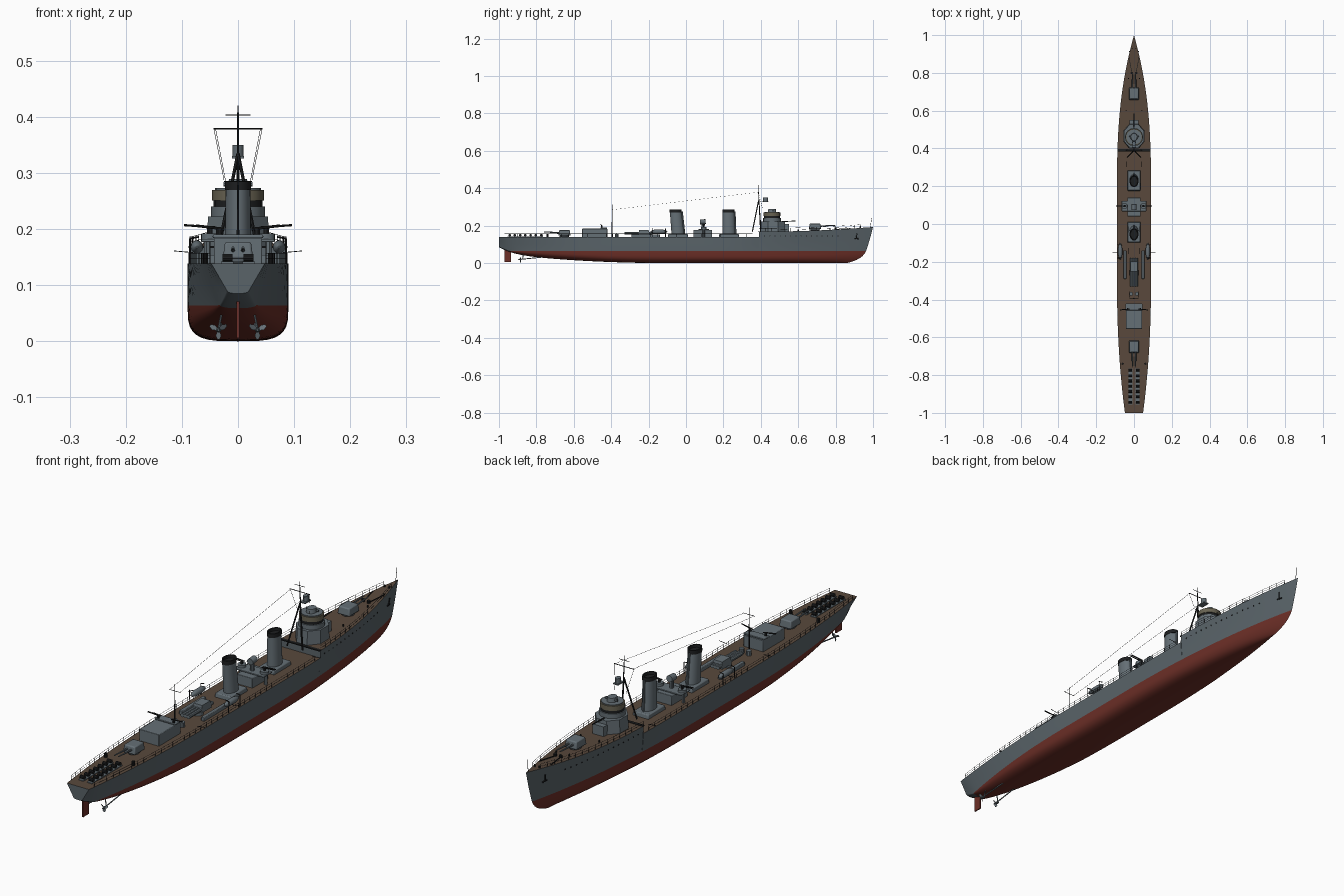
import bpy, bmesh, math
from mathutils import Vector

cube = bpy.data.objects.get("Cube")
if cube:
    bpy.data.objects.remove(cube)

COLOURS = {
    "hull grey": (0.10, 0.125, 0.14), "bottom red": (0.15, 0.028, 0.02),
    "deck brown": (0.10, 0.066, 0.045), "house grey": (0.13, 0.16, 0.18),
    "black": (0.012, 0.013, 0.014), "canvas tan": (0.14, 0.125, 0.085),
}
MATS = {}
for label, rgb in COLOURS.items():
    m = bpy.data.materials.new(label)
    m.use_nodes = True
    m.diffuse_color = (*rgb, 1)
    m.node_tree.nodes["Principled BSDF"].inputs["Base Color"].default_value = (*rgb, 1)
    MATS[label] = m


class Part:
    """Collects simple solids into one object."""
    def __init__(self, name, *mats):
        self.name, self.mats, self.bm = name, mats, bmesh.new()

    def loft(self, rings, caps=True):
        loops = [[self.bm.verts.new(p) for p in r] for r in rings]
        n = len(loops[0])
        for a, b in zip(loops, loops[1:]):
            for i in range(n):
                j = (i + 1) % n
                self.bm.faces.new((a[i], a[j], b[j], b[i]))
        if caps:
            self.bm.faces.new(loops[0][::-1])
            self.bm.faces.new(loops[-1])
        return self

    def box(self, x, y, z, sx, sy, sz, taper=1.0):
        def ring(h, k):
            return [(x + a * sx * k / 2, y + b * sy * k / 2, h)
                    for a, b in ((-1, -1), (1, -1), (1, 1), (-1, 1))]
        return self.loft([ring(z, 1), ring(z + sz, taper)])

    def rod(self, p, q, r, r2=None, n=6):
        p, q = Vector(p), Vector(q)
        u = (q - p).orthogonal().normalized()
        v = (q - p).normalized().cross(u)
        def ring(c, rad):
            return [c + rad * (u * math.cos(t) + v * math.sin(t))
                    for t in (math.tau * i / n for i in range(n))]
        return self.loft([ring(p, r), ring(q, r if r2 is None else r2)])

    def tower(self, *sections, n=24, turn=0.0):
        # each section: centre y, z, half width, half length
        return self.loft([[(hx * math.cos(t), y + hy * math.sin(t), z)
                           for t in (math.tau * (i + turn) / n for i in range(n))]
                          for y, z, hx, hy in sections])

    def done(self, mirror=False, bevel=0.0, paint=None):
        bmesh.ops.remove_doubles(self.bm, verts=self.bm.verts, dist=1e-6)
        bmesh.ops.recalc_face_normals(self.bm, faces=self.bm.faces)
        if paint:
            for f in self.bm.faces:
                f.material_index = paint(f)
        mesh = bpy.data.meshes.new(self.name)
        self.bm.to_mesh(mesh)
        self.bm.free()
        ob = bpy.data.objects.new(self.name, mesh)
        bpy.context.collection.objects.link(ob)
        for label in self.mats:
            mesh.materials.append(MATS[label])
        bpy.ops.object.select_all(action="DESELECT")
        ob.select_set(True)
        bpy.context.view_layer.objects.active = ob
        bpy.ops.object.shade_smooth_by_angle(angle=math.radians(35))
        if bevel:
            b = ob.modifiers.new("Bevel", "BEVEL")
            b.width, b.segments = bevel, 2
        if mirror:
            ob.modifiers.new("Mirror", "MIRROR").use_mirror_merge = False
        return ob


# Hull lines
WATER, BREAK, TOP = 0.064, 0.39, 0.193

def clamp(v):
    return min(1.0, max(0.0, v))

def deck_z(y):
    return 0.139 if y < BREAK else 0.168 + 0.025 * clamp((y - BREAK) / 0.61) ** 2

def half(y):
    # half widths at deck and waterline
    aft = clamp((-y - 0.3) / 0.7) ** 2.2
    deck = 0.09 * (1 - clamp((y - 0.2) / 0.8) ** 2.55) - 0.042 * aft
    line = 0.09 * (1 - clamp((y - 0.1) / 0.9) ** 2) - 0.07 * aft
    return deck, line

def keel(y):
    w = clamp((-y - 0.1) / 0.9)
    return 0.05 * w ** 2 + 0.035 * w ** 12

def side_x(y, z):
    deck, line = half(y)
    return line + (deck - line) * (z - WATER) / (deck_z(y) - WATER)

def station(y):
    deck, line = half(y)
    k, d = keel(y), deck_z(y)
    split = max(WATER, k + 0.006)
    n = 3.6 - 1.4 * clamp((abs(y) - 0.4) / 0.5)
    pts = [(deck, d), ((deck + line) / 2, (d + split) / 2)]
    for i in range(9):
        a = math.pi / 2 * i / 8
        pts.append((line * max(0, math.cos(a)) ** (2 / n), split - (split - k) * math.sin(a) ** (2 / n)))
    pts[-1] = (0, k)
    blend = clamp((y - 0.6) / 0.4) ** 2
    def place(x, z):
        r = 1 - z / TOP
        return (x, y - blend * (0.05 * r + 0.09 * max(0, r) ** 8), z)
    return [place(x, z) for x, z in pts] + [place(-x, z) for x, z in pts[-2::-1]]

def hull_paint(f):
    if f.normal.z > 0.8 and f.calc_center_median().z > 0.12:
        return 2
    return 1 if max(v.co.z for v in f.verts) < WATER + 0.001 else 0

ys = [-1 + 0.02 * i for i in range(101)]
ys = sorted([y for y in ys if abs(y - BREAK) > 0.005] + [BREAK - 0.0005, BREAK])
Part("hull", "hull grey", "bottom red", "deck brown").loft([station(y) for y in ys]).done(paint=hull_paint)

Part("forecastle_edge", "black").box(0, BREAK, 0.166, 0.176, 0.012, 0.004).done()
Part("rudder", "bottom red").box(0, -0.953, 0.006, 0.005, 0.036, 0.065).done()

# Screws and shafts
screw = Part("propellers", "house grey")
hub = Vector((0.035, -0.885, 0.02))
screw.rod(hub, hub + Vector((-0.006, 0.16, 0.016)), 0.0025)
screw.rod(hub + Vector((0, 0.012, 0)), (0.028, -0.87, 0.055), 0.002)
screw.rod(hub - Vector((0, 0.012, 0)), hub + Vector((0, 0.006, 0)), 0.002, 0.005, 8)
for i in range(3):
    t = math.tau * i / 3 + 0.5
    d, s = Vector((math.cos(t), 0, math.sin(t))), Vector((-math.sin(t), 0.6, math.cos(t)))
    rings = [[hub + d * r + s * w + Vector((0, e, 0)) for w, e in ((-h, 0), (h, 0), (h, 0.001), (-h, 0.001))]
             for r, h in ((0.002, 0.002), (0.01, 0.005), (0.017, 0.002))]
    screw.loft(rings)
screw.done(mirror=True)

# Portholes and anchors
ports = Part("portholes", "black")
for i in range(15):
    y = 0.42 + 0.028 * i
    x = side_x(y, 0.145)
    ports.rod((x - 0.004, y, 0.145), (x + 0.001, y, 0.145), 0.003, n=8)
ports.done(mirror=True)
anchor = Part("anchors", "black")
ax = side_x(0.92, 0.145) + 0.002
anchor.rod((ax, 0.91, 0.13), (ax + 0.003, 0.914, 0.158), 0.0025)
anchor.rod((ax, 0.9, 0.132), (ax - 0.003, 0.922, 0.13), 0.003)
anchor.done(mirror=True)

# Deck edge rails
rail = Part("railings", "black")
last = None
for i in range(57):
    y = -0.97 + 0.034 * i
    p = Vector((half(y)[0] - 0.002, y, deck_z(y)))
    rail.rod(p, p + Vector((0, 0, 0.018)), 0.0007, n=4)
    if last and abs(p.z - last.z) < 0.01:
        for h in (0.009, 0.018):
            rail.rod(last + Vector((0, 0, h)), p + Vector((0, 0, h)), 0.0005, n=4)
    last = p
rail.done(mirror=True)

# Main gun mounts
def gun_mount(name, y, face):
    z = deck_z(y)
    Part(name + "_house", "house grey").tower(
        (y, z, 0.022, 0.026), (y, z + 0.008, 0.022, 0.026)).box(
        0, y, z + 0.008, 0.054, 0.066, 0.03, 0.86).done(bevel=0.006)
    guns = Part(name + "_barrels", "house grey")
    for s in (-1, 1):
        guns.rod((s * 0.009, y + face * 0.02, z + 0.023), (s * 0.009, y + face * 0.11, z + 0.028), 0.004, 0.0022, 8)
    guns.done()

gun_mount("fore_gun", 0.69, 1)
gun_mount("aft_gun", -0.65, -1)

# Bridge tiers
OCT = dict(n=8, turn=0.5)
Part("bridge_base", "house grey").tower((0.465, 0.165, 0.06, 0.072), (0.465, 0.222, 0.058, 0.068), **OCT).box(
    0, 0.53, 0.168, 0.05, 0.04, 0.04).done()
Part("bridge_tower", "house grey").tower((0.46, 0.22, 0.048, 0.048), (0.46, 0.24, 0.048, 0.048), n=16).done()
Part("bridge_windows", "black").tower((0.46, 0.238, 0.044, 0.043), (0.46, 0.252, 0.044, 0.043), n=16).done()
Part("bridge_canvas", "canvas tan").tower((0.46, 0.251, 0.046, 0.045), (0.46, 0.27, 0.046, 0.045), n=16).done()
Part("bridge_roof", "house grey").tower((0.46, 0.269, 0.041, 0.04), (0.46, 0.273, 0.041, 0.04), n=16).done()
Part("director", "house grey").tower((0.46, 0.272, 0.019, 0.022), (0.46, 0.289, 0.016, 0.02), n=16).rod(
    (-0.026, 0.465, 0.28), (0.026, 0.465, 0.28), 0.004).done()
Part("bridge_gun", "black").rod((0, 0.52, 0.208), (0, 0.52, 0.224), 0.005).rod(
    (0, 0.51, 0.222), (0, 0.585, 0.225), 0.003, 0.002).done()

# Tripod foremast
mast = Part("foremast", "black")
mast.rod((0, 0.4, 0.168), (0, 0.385, 0.42), 0.004, 0.0012, 8)
for s in (-1, 1):
    mast.rod((s * 0.034, 0.355, 0.168), (0, 0.388, 0.335), 0.003)
    mast.rod((s * 0.043, 0.387, 0.379), (s * 0.025, 0.41, 0.288), 0.0006, n=4)
mast.rod((-0.044, 0.387, 0.379), (0.044, 0.387, 0.379), 0.0014)
mast.rod((-0.022, 0.386, 0.403), (0.022, 0.386, 0.403), 0.001).done()
Part("mast_lookout", "house grey").box(0, 0.422, 0.326, 0.022, 0.036, 0.004).tower(
    (0.425, 0.33, 0.01, 0.013), (0.425, 0.35, 0.01, 0.013), n=12).done()

# Funnels
for name, y, rake in (("fore_funnel", 0.23, -0.003), ("aft_funnel", -0.043, -0.012)):
    Part(name + "_casing", "house grey").box(0, y, 0.137, 0.07, 0.11, 0.018, 0.95).done(bevel=0.003)
    Part(name, "house grey").tower((y, 0.15, 0.024, 0.034), (y + rake, 0.272, 0.022, 0.031)).done()
    top = y + rake
    Part(name + "_cap", "black").tower((top, 0.27, 0.0235, 0.0325), (top, 0.286, 0.0235, 0.032),
                                       (top, 0.286, 0.019, 0.027), (top, 0.275, 0.018, 0.026)).done()
    Part(name + "_pipe", "house grey").rod((0, y + 0.036, 0.15), (0, top + 0.034, 0.275), 0.004, n=8).done()

# Amidships gun platform with searchlight
Part("midship_house", "house grey").box(0, 0.09, 0.137, 0.07, 0.1, 0.04).box(
    0, 0.095, 0.177, 0.13, 0.055, 0.005).done(bevel=0.002)
Part("platform_legs", "house grey").rod((0.055, 0.095, 0.137), (0.055, 0.095, 0.18), 0.006).done(mirror=True)
Part("platform_tubs", "house grey").rod((0.05, 0.095, 0.18), (0.05, 0.095, 0.192), 0.016, n=12).done(mirror=True)
light_guns = Part("light_guns", "black").rod((0.05, 0.095, 0.19), (0.05, 0.095, 0.205), 0.005)
for dy in (-0.004, 0.004):
    light_guns.rod((0.04, 0.095 + dy, 0.203), (0.096, 0.095 + dy, 0.207), 0.002)
light_guns.done(mirror=True)
Part("searchlight", "house grey").rod((0, 0.09, 0.18), (0, 0.09, 0.212), 0.008, n=10).rod(
    (0, 0.075, 0.22), (0, 0.105, 0.222), 0.013, n=14).done()

# Torpedo mount, reload rails and boats
tubes = Part("torpedo_tubes", "house grey").tower((-0.25, 0.138, 0.02, 0.02), (-0.25, 0.152, 0.02, 0.02))
for x in (-0.013, 0, 0.013):
    tubes.rod((x, -0.33, 0.16), (x, -0.18, 0.16), 0.0075, n=10)
tubes.box(0, -0.225, 0.15, 0.044, 0.06, 0.027, 0.85).done()
Part("reload_boxes", "house grey").box(0.048, -0.215, 0.138, 0.014, 0.15, 0.016).done(mirror=True, bevel=0.002)
boat = Part("boats", "house grey")
boat.loft([[(0.073 + 0.011 * w * math.cos(t), -0.145 + 0.045 * s, 0.168 + 0.012 * w * math.sin(t))
            for t in (math.tau * i / 12 for i in range(12))]
           for s, w in ((-1, 0.15), (-0.8, 0.65), (-0.4, 1), (0.4, 1), (0.8, 0.65), (1, 0.15))])
boat.done(mirror=True)
davit = Part("davits_and_booms", "black")
for y in (-0.18, -0.11):
    davit.rod((0.085, y, 0.138), (0.086, y, 0.183), 0.0018).rod((0.086, y, 0.183), (0.07, y, 0.186), 0.0016)
for y in (-0.37, -0.15, 0.35):
    davit.rod((0.08, y, 0.158), (0.114, y, 0.161), 0.001, n=4)
davit.done(mirror=True)

# Mainmast and aerials
aft_mast = Part("mainmast", "black").rod((0, -0.395, 0.138), (0, -0.395, 0.312), 0.003, 0.001)
aft_mast.rod((-0.025, -0.395, 0.285), (0.025, -0.395, 0.285), 0.001)
for s in (-1, 1):
    aft_mast.rod((s * 0.022, -0.395, 0.285), (s * 0.04, 0.387, 0.379), 0.0005, n=4)
aft_mast.done()

# Aft deckhouse with light guns
Part("aft_deckhouse", "house grey").box(0, -0.488, 0.137, 0.086, 0.135, 0.047).box(
    0, -0.44, 0.184, 0.09, 0.035, 0.006).done(bevel=0.002)
Part("aft_light_guns", "black").rod((0.034, -0.45, 0.185), (0.034, -0.45, 0.202), 0.005).rod(
    (0.024, -0.45, 0.2), (0.075, -0.455, 0.206), 0.0025).done(mirror=True)
Part("aft_lockers", "house grey").rod((0.016, -0.37, 0.138), (0.016, -0.37, 0.158), 0.01, n=10).done(mirror=True)

# Depth charge racks
Part("charge_racks", "house grey").box(0.019, -0.86, 0.138, 0.022, 0.19, 0.004).done(mirror=True)
charges = Part("depth_charges", "black")
for i in range(7):
    y = -0.775 - 0.028 * i
    charges.rod((0.01, y, 0.149), (0.028, y, 0.149), 0.007, n=10)
charges.rod((0.06, -0.74, 0.138), (0.06, -0.74, 0.156), 0.006, n=8).done(mirror=True)

# Forecastle fittings
fit = Part("anchor_chains", "black").rod((0.011, 0.8, 0.181), (0.026, 0.88, 0.186), 0.002, n=4)
fit.rod((0.012, 0.8, 0.178), (0.012, 0.8, 0.19), 0.006, n=10)
for y in (0.6, 0.77, 0.93):
    fit.rod((half(y)[0] * 0.55, y, deck_z(y)), (half(y)[0] * 0.55, y, deck_z(y) + 0.009), 0.003)
fit.done(mirror=True)
Part("bow_staff", "black").rod((0, 0.985, 0.19), (0, 0.993, 0.242), 0.001, n=5).done()
